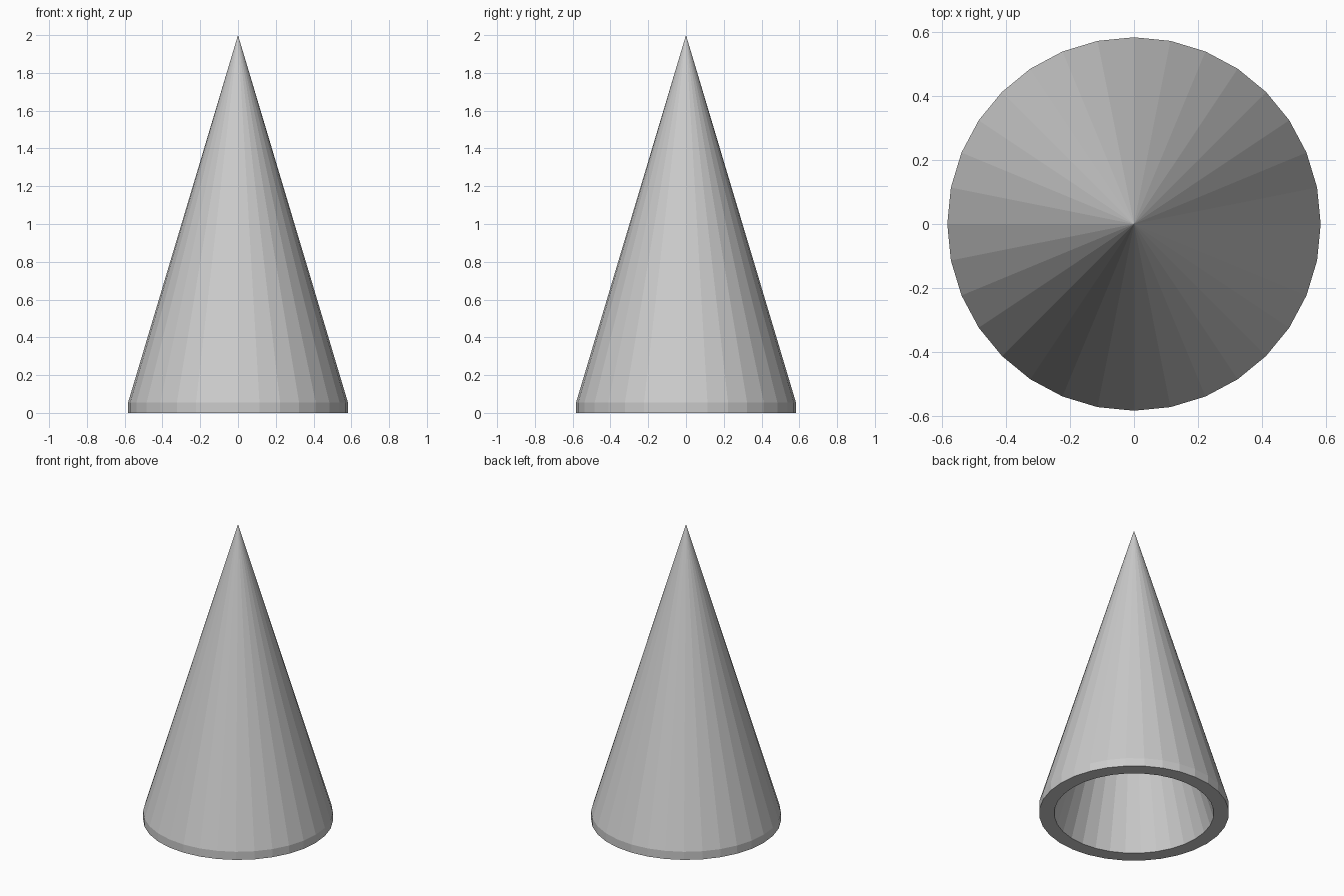
import bpy, bmesh
from math import sin, cos, pi

if "Cube" in bpy.data.objects:
    bpy.data.objects.remove(bpy.data.objects["Cube"])

SIDES = 32


def ring(bm, radius, z):
    return [bm.verts.new((radius * cos(2 * pi * i / SIDES),
                          radius * sin(2 * pi * i / SIDES), z)) for i in range(SIDES)]


def bridge(bm, a, b):
    for i in range(SIDES):
        j = (i + 1) % SIDES
        bm.faces.new((a[i], a[j], b[j], b[i]))


def cap(bm, loop, z):
    tip = bm.verts.new((0, 0, z))
    for i in range(SIDES):
        bm.faces.new((loop[i], loop[(i + 1) % SIDES], tip))


# Hollow cone: outer tip, short upright skirt, flat bottom rim, inner cone
bm = bmesh.new()
skirt_top = ring(bm, 0.582, 0.055)
outer_rim = ring(bm, 0.582, 0)
inner_rim = ring(bm, 0.49, 0)
cap(bm, skirt_top, 2.0)
bridge(bm, outer_rim, skirt_top)
bridge(bm, inner_rim, outer_rim)
cap(bm, inner_rim, 1.66)
bmesh.ops.recalc_face_normals(bm, faces=bm.faces)

mesh = bpy.data.meshes.new("hollow_cone")
bm.to_mesh(mesh)
bm.free()
bpy.context.collection.objects.link(bpy.data.objects.new("hollow_cone", mesh))
